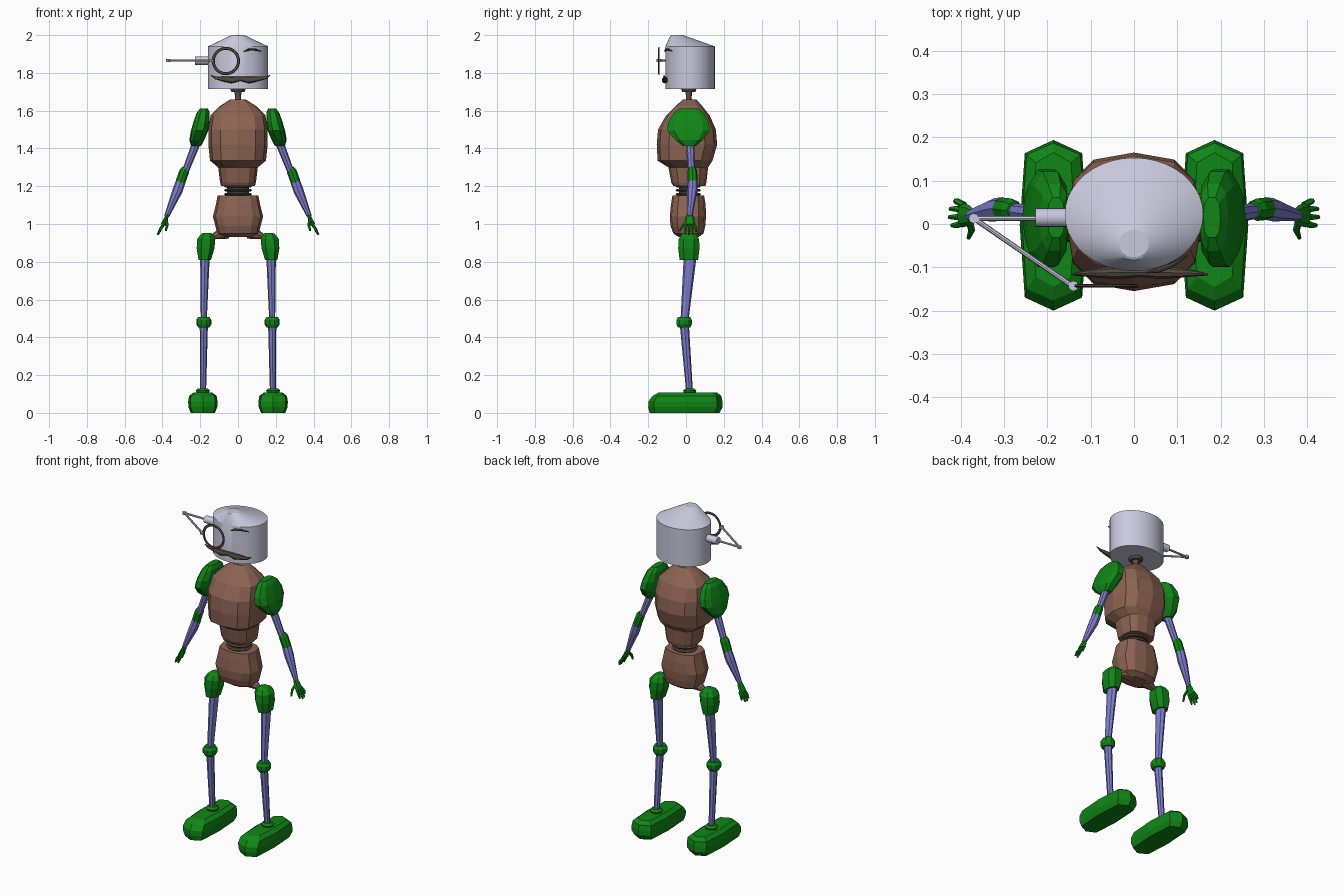
import bpy, bmesh, math
from mathutils import Vector


def material(name, rgb):
    m = bpy.data.materials.new(name)
    m.diffuse_color = (*rgb, 1)
    return m


GREEN = material("green", (0.005, 0.24, 0.008))
BROWN = material("brown", (0.26, 0.125, 0.085))
BLUE = material("violet blue", (0.21, 0.21, 0.62))
PALE = material("pale lilac", (0.58, 0.58, 0.72))
DARK = material("dark olive", (0.085, 0.07, 0.05))


def skin(name, rings, mat, smooth=False):
    """Join rings of points into a closed solid."""
    bm = bmesh.new()
    loops = [[bm.verts.new(p) for p in r] for r in rings]
    n = len(loops[0])
    for a, b in zip(loops, loops[1:]):
        for i in range(n):
            j = (i + 1) % n
            bm.faces.new((a[i], a[j], b[j], b[i]))
    bm.faces.new(loops[0])
    bm.faces.new(loops[-1])
    bmesh.ops.recalc_face_normals(bm, faces=bm.faces)
    me = bpy.data.meshes.new(name)
    bm.to_mesh(me)
    bm.free()
    me.materials.append(mat)
    ob = bpy.data.objects.new(name, me)
    bpy.context.collection.objects.link(ob)
    if smooth:
        bpy.ops.object.select_all(action='DESELECT')
        ob.select_set(True)
        bpy.context.view_layer.objects.active = ob
        bpy.ops.object.shade_smooth_by_angle(angle=math.radians(25))
    return ob


def power(v, p):
    return math.copysign(abs(v) ** p, v) if abs(v) > 1e-6 else 0.0


def loft(name, rings, mat, n=8, p=1.0, s=1, turn=0.0, smooth=False):
    """Rings are (cx, cy, z, rx, ry); p below 1 makes them boxier."""
    out = []
    for cx, cy, z, rx, ry in rings:
        out.append([(s * (cx + rx * power(math.cos(a), p)), cy + ry * power(math.sin(a), p), z)
                    for a in (2 * math.pi * i / n + turn for i in range(n))])
    return skin(name, out, mat, smooth)


def tube(name, pts, radii, mat, n=8, s=1, flat=1.0, smooth=False):
    """Tapered limb along points; flat squashes one cross axis."""
    pts = [Vector((s * x, y, z)) for x, y, z in pts]
    out = []
    for i, c in enumerate(pts):
        d = (pts[min(i + 1, len(pts) - 1)] - pts[max(i - 1, 0)]).normalized()
        ref = Vector((0, 1, 0)) if abs(d.y) < 0.9 else Vector((1, 0, 0))
        u = d.cross(ref).normalized()
        v = d.cross(u)
        out.append([c + radii[i] * (u * math.cos(a) * flat + v * math.sin(a))
                    for a in (2 * math.pi * k / n for k in range(n))])
    return skin(name, out, mat, smooth)


# Head: oval can with an off-centre cone top
loft("head", [(0, .022, 1.715, .16, .131), (0, .022, 1.94, .16, .131),
              (0, -.045, 1.997, .04, .038), (0, -.045, 2.0, .034, .032)],
     PALE, n=40, smooth=True)

# Eyepiece with its arm, on one side only
tube("ear_socket", [(-.145, .015, 1.865), (-.228, .015, 1.865)], [.022] * 2, PALE, 16, smooth=True)
tube("arm_rod_side", [(-.22, .013, 1.865), (-.375, .013, 1.865)], [.006] * 2, PALE)
tube("arm_rod_front", [(-.37, .013, 1.865), (-.14, -.145, 1.865)], [.006] * 2, PALE)
for nm, x, y in (("arm_joint_outer", -.37, .013), ("arm_joint_front", -.14, -.143)):
    loft(nm, [(x, y, 1.857, .012, .012), (x, y, 1.873, .012, .012)], PALE)
bpy.ops.mesh.primitive_torus_add(location=(-.064, -.143, 1.863), rotation=(math.pi / 2, 0, 0),
                                 major_radius=.067, minor_radius=.008,
                                 major_segments=32, minor_segments=8)
ring = bpy.context.object
ring.name = "eyepiece_ring"
ring.scale.z = .5
ring.data.materials.append(DARK)

# Eyebrow and moustache
tube("eyebrow", [(.03, -.112, 1.912), (.055, -.107, 1.923), (.085, -.096, 1.924), (.125, -.072, 1.914)],
     [.002, .006, .006, .002], DARK)
tube("moustache", [(-.142, -.117, 1.787), (-.12, -.114, 1.774), (-.08, -.113, 1.768), (-.035, -.112, 1.762),
                   (.013, -.112, 1.769), (.06, -.112, 1.762), (.105, -.113, 1.768), (.145, -.114, 1.774),
                   (.17, -.117, 1.787)],
     [.002, .007, .012, .016, .011, .016, .012, .007, .002], DARK, n=10, flat=1.1, smooth=True)

# Neck
loft("neck", [(0, .015, 1.62, .024, .024), (0, .015, 1.67, .015, .015), (0, .015, 1.705, .02, .02)], BROWN, 10)
loft("neck_collar", [(0, .015, 1.7, .035, .035), (0, .015, 1.718, .042, .042)], DARK, 12)

# Torso, waist rings and pelvis
loft("torso", [(0, .018, 1.20, .09, .085), (0, .015, 1.22, .095, .093), (0, .012, 1.30, .105, .105),
               (0, -.005, 1.335, .148, .145), (0, .005, 1.42, .157, .16), (0, .005, 1.5, .157, .153),
               (0, .01, 1.575, .145, .115), (0, .015, 1.625, .095, .07), (0, .02, 1.66, .04, .035)],
     BROWN, n=12, p=.75)
loft("waist_core", [(0, .012, 1.13, .058, .05), (0, .012, 1.22, .058, .05)], DARK, 12)
for k in range(3):
    z = 1.15 + .021 * k
    loft(f"waist_ring_{k + 1}", [(0, .012, z, .066, .06), (0, .012, z + .008, .074, .068),
                                 (0, .012, z + .015, .066, .06)], DARK, 12)
loft("pelvis", [(0, .015, .93, .07, .05), (0, .013, .95, .11, .08), (0, .01, .99, .12, .092),
                (0, .01, 1.04, .133, .096), (0, .012, 1.10, .118, .092), (0, .012, 1.15, .108, .084)],
     BROWN, n=12, p=.75)

for s, side in ((-1, "left"), (1, "right")):
    # Hip axle, hip and leg
    tube("hip_axle_" + side, [(.06, .015, .96), (.14, .015, .93)], [.04, .012], BROWN, s=s)
    loft("hip_" + side, [(.176, .015, .81, .035, .052), (.172, .015, .87, .05, .06),
                         (.168, .015, .92, .051, .058), (.165, .015, .945, .035, .04),
                         (.165, .015, .953, .022, .025)], GREEN, 8, .8, s, math.pi / 8)
    tube("thigh_" + side, [(.175, .022, .83), (.181, -.008, .49)], [.034, .021], BLUE, s=s, flat=.75)
    loft("knee_" + side, [(.181, -.01, .453, .03, .034), (.181, -.01, .468, .04, .043),
                          (.181, -.01, .492, .04, .043), (.181, -.01, .507, .03, .034)], GREEN, 10, s=s)
    tube("shin_" + side, [(.181, -.008, .46), (.185, .018, .12)], [.024, .018], BLUE, s=s, flat=.9)
    loft("ankle_" + side, [(.186, .02, .10, .03, .03), (.186, .02, .118, .037, .037),
                           (.186, .02, .13, .025, .025)], GREEN, 10, s=s)
    loft("foot_" + side, [(.186, -.008, 0, .064, .185), (.186, -.003, .03, .076, .197),
                          (.186, -.003, .06, .078, .196), (.186, .005, .09, .073, .182),
                          (.186, .01, .108, .048, .155)], GREEN, 8, .47, s)

    # Shoulder and arm
    loft("shoulder_" + side, [(.222, .018, 1.412, .026, .035), (.218, .016, 1.445, .04, .075),
                              (.203, .013, 1.495, .046, .117), (.193, .013, 1.54, .043, .112),
                              (.184, .015, 1.59, .034, .08), (.18, .015, 1.612, .02, .048)],
         GREEN, 10, .75, s)
    tube("upper_arm_" + side, [(.212, .02, 1.45), (.282, .03, 1.27)], [.023, .018], BLUE, s=s)
    tube("elbow_" + side, [(.276, .032, 1.295), (.284, .033, 1.28), (.304, .035, 1.225), (.31, .035, 1.21)],
         [.02, .026, .026, .02], GREEN, s=s)
    tube("forearm_" + side, [(.303, .036, 1.225), (.321, .033, 1.175), (.378, .02, 1.04)],
         [.026, .027, .013], BLUE, s=s)
    # Hand with four spread fingers and a thumb
    tube("palm_" + side, [(.371, .021, 1.055), (.381, .02, 1.03), (.397, .02, .995)],
         [.014, .024, .028], GREEN, s=s, flat=.45)
    for k, (y, x, z) in enumerate(((.053, .413, .958), (.035, .424, .945), (.016, .426, .943), (-.003, .42, .95))):
        tube(f"finger_{k + 1}_" + side, [(.392, .02 + (y - .02) * .7, 1.0), (.41, y, .975), (x, y, z)],
             [.008, .0075, .005], GREEN, 6, s)
    tube("thumb_" + side, [(.381, .012, 1.025), (.375, -.015, .995), (.382, -.032, .965)],
         [.009, .008, .005], GREEN, 6, s)
